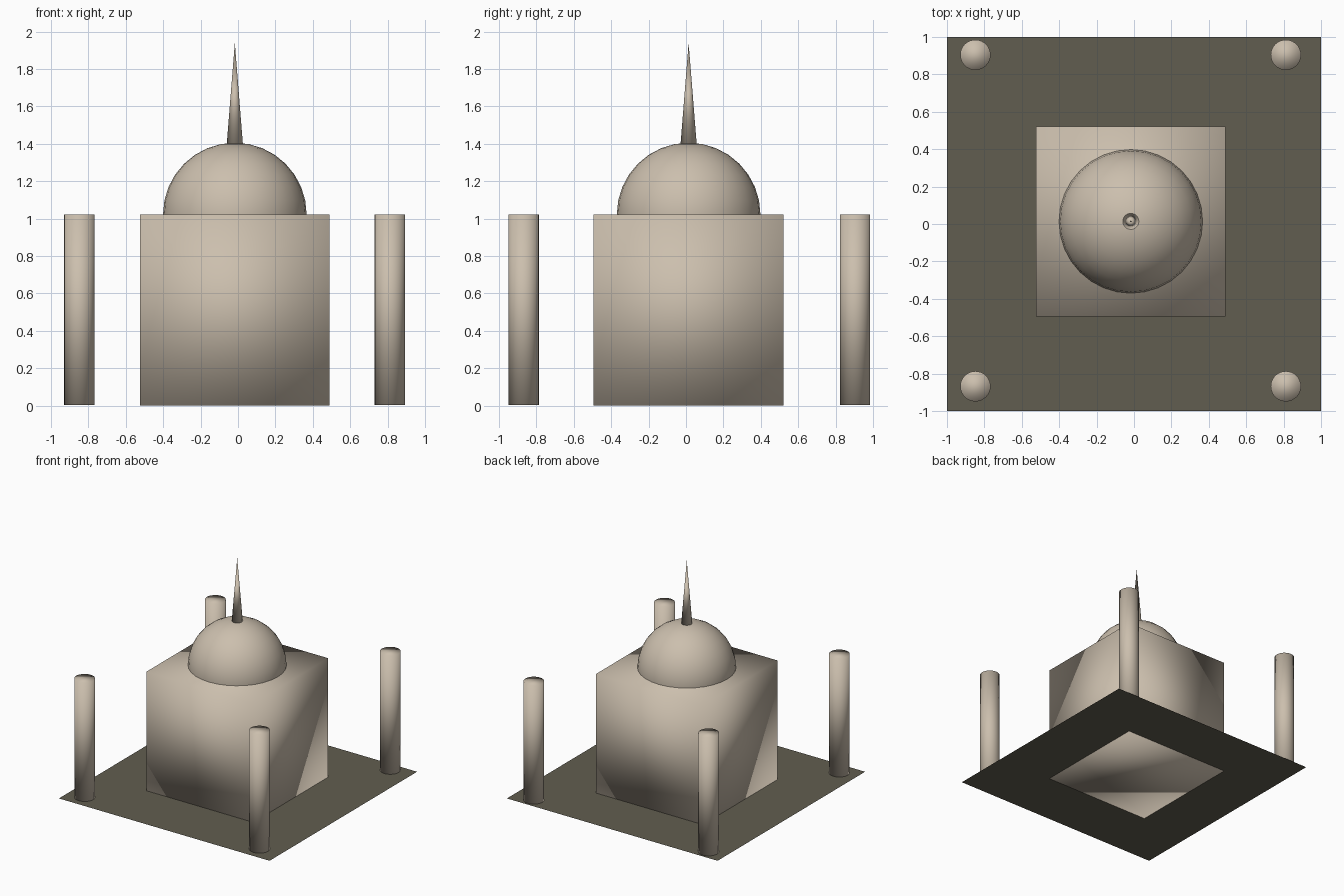
import bpy

if "Cube" in bpy.data.objects:
    bpy.data.objects.remove(bpy.data.objects["Cube"])

CX, CY = -0.017, 0.014      # axis of the hall, dome and spire
TOP = 1.022                 # top of the hall and the towers


def material(name, rgb):
    mat = bpy.data.materials.new(name)
    mat.diffuse_color = (*rgb, 1)
    mat.use_nodes = True
    mat.node_tree.nodes["Principled BSDF"].inputs["Base Color"].default_value = mat.diffuse_color
    return mat


stone = material("stone", (0.60, 0.52, 0.42))
paving = material("paving", (0.12, 0.11, 0.08))


def finish(name, mat, smooth=True):
    obj = bpy.context.object
    obj.name = name
    obj.data.materials.append(mat)
    if smooth:
        bpy.ops.object.shade_smooth()
    return obj


# Flat courtyard
bpy.ops.mesh.primitive_plane_add(size=2, location=(0, 0, 0.001))
finish("courtyard", paving, smooth=False)

# Cubic main hall, smooth shaded across its edges, flush with the ground
bpy.ops.mesh.primitive_cube_add(size=1, location=(CX, CY, TOP / 2))
hall = finish("main_hall", stone)
hall.scale = (1.015, 1.015, TOP)

# Dome: sphere half sunk into the hall
bpy.ops.mesh.primitive_uv_sphere_add(segments=32, ring_count=16, radius=0.384,
                                     location=(CX, CY, TOP))
finish("dome", stone)

# Spire on the dome
bpy.ops.mesh.primitive_cone_add(vertices=32, radius1=0.043, radius2=0, depth=0.54,
                                location=(CX, CY, 1.67))
finish("spire", stone)

# Four corner towers
for side, x in (("left", -0.848), ("right", 0.812)):
    for end, y in (("front", -0.868), ("back", 0.904)):
        bpy.ops.mesh.primitive_cylinder_add(vertices=32, radius=0.081, depth=TOP - 0.003,
                                            location=(x, y, (TOP + 0.003) / 2))
        finish(f"{end}_{side}_tower", stone)
